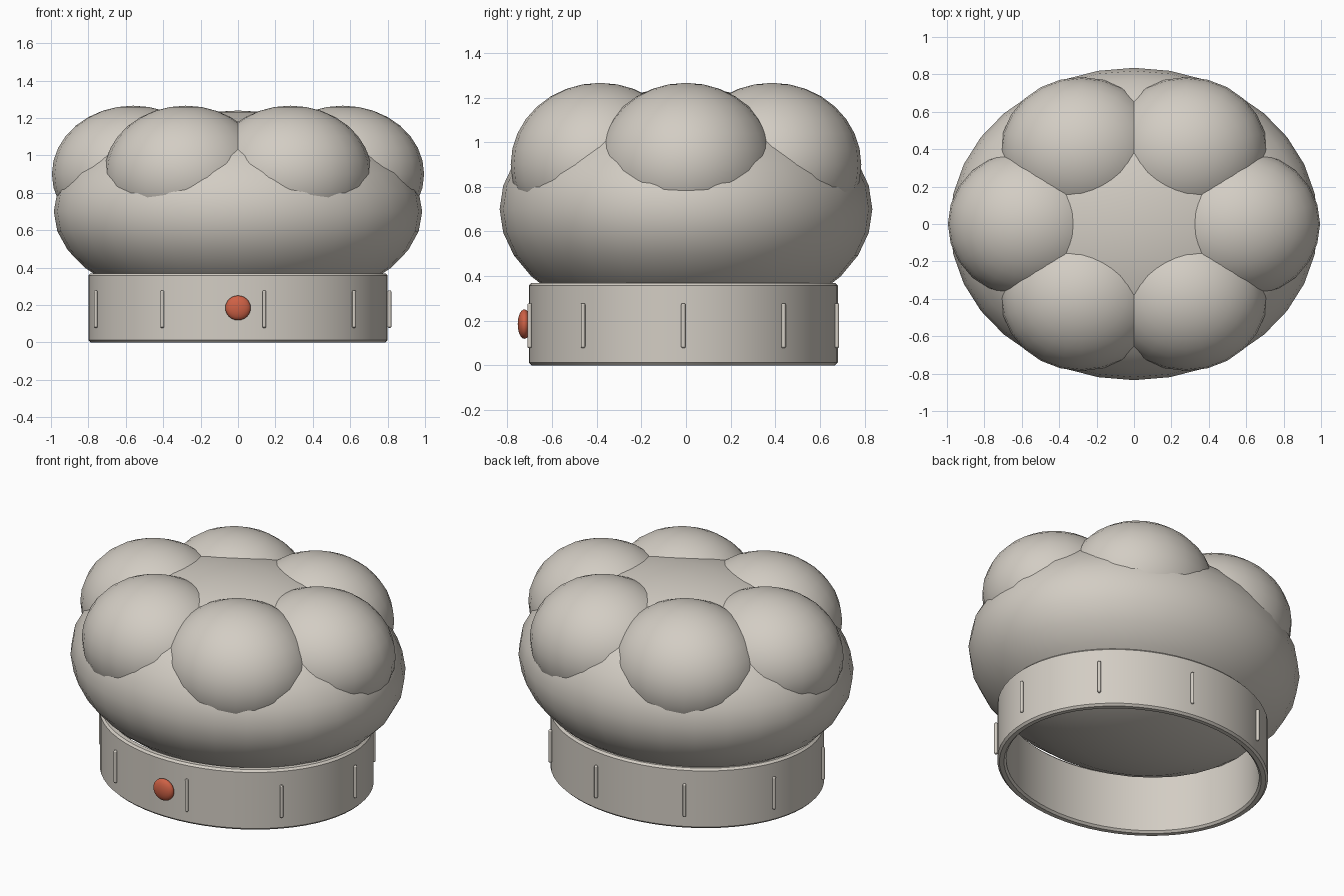
import bpy, bmesh, math

cube = bpy.data.objects.get("Cube")
if cube:
    bpy.data.objects.remove(cube, do_unlink=True)


def material(name, color):
    m = bpy.data.materials.new(name)
    m.use_nodes = True
    m.diffuse_color = color
    m.node_tree.nodes["Principled BSDF"].inputs["Base Color"].default_value = color
    return m


cloth = material("cream cloth", (0.65, 0.61, 0.55, 1))
red = material("button red", (0.62, 0.12, 0.06, 1))


def finish(name, mat):
    ob = bpy.context.object
    ob.name = ob.data.name = name
    ob.data.materials.append(mat)
    bpy.ops.object.shade_smooth_by_angle(angle=math.radians(40))
    return ob


def ellipsoid(name, mat, center, radii, segments, rings):
    bpy.ops.mesh.primitive_uv_sphere_add(segments=segments, ring_count=rings,
                                         radius=1, location=center)
    bpy.context.object.scale = radii
    bpy.ops.object.transform_apply(location=False, rotation=False, scale=True)
    return finish(name, mat)


# Large soft crown
ellipsoid("crown", cloth, (0, 0, 0.7), (0.985, 0.835, 0.54), 32, 16)

# Ring of six puffs on the crown
for i in range(6):
    a = math.radians(60 * i)
    ellipsoid(f"puff_{i + 1}", cloth, (0.56 * math.cos(a), 0.445 * math.sin(a), 0.9),
              (0.435, 0.4, 0.366), 24, 16)

# Hollow oval head band: a closed profile swept around, with softened rims
BAND_Y = -0.012
profile = [(0.75, 0.012), (0.762, 0), (0.788, 0), (0.8, 0.012),
           (0.8, 0.358), (0.788, 0.37), (0.762, 0.37), (0.75, 0.358)]
steps = 64
bm = bmesh.new()
rings = []
for i in range(steps):
    a = math.tau * i / steps
    rings.append([bm.verts.new((r * math.cos(a), (r - 0.108) * math.sin(a), z))
                  for r, z in profile])
for i in range(steps):
    here, there = rings[i], rings[(i + 1) % steps]
    for j in range(len(profile)):
        k = (j + 1) % len(profile)
        bm.faces.new((here[j], there[j], there[k], here[k]))
bmesh.ops.recalc_face_normals(bm, faces=bm.faces)
mesh = bpy.data.meshes.new("band")
bm.to_mesh(mesh)
bm.free()
band = bpy.data.objects.new("band", mesh)
band.location.y = BAND_Y
bpy.context.collection.objects.link(band)
bpy.ops.object.select_all(action="DESELECT")
band.select_set(True)
bpy.context.view_layer.objects.active = band
finish("band", cloth)

# Nine upright ribs spaced around the band
for i in range(9):
    a = math.radians(40 * i)
    bpy.ops.mesh.primitive_cylinder_add(
        vertices=12, radius=0.01, depth=0.2,
        location=(0.81 * math.cos(a), BAND_Y + 0.699 * math.sin(a), 0.178))
    rib = finish(f"rib_{i + 1}", cloth)
    bevel = rib.modifiers.new("round ends", "BEVEL")
    bevel.width = 0.006
    bevel.segments = 2

# Front button
ellipsoid("button", red, (0, -0.724, 0.185), (0.068, 0.03, 0.066), 24, 12)
